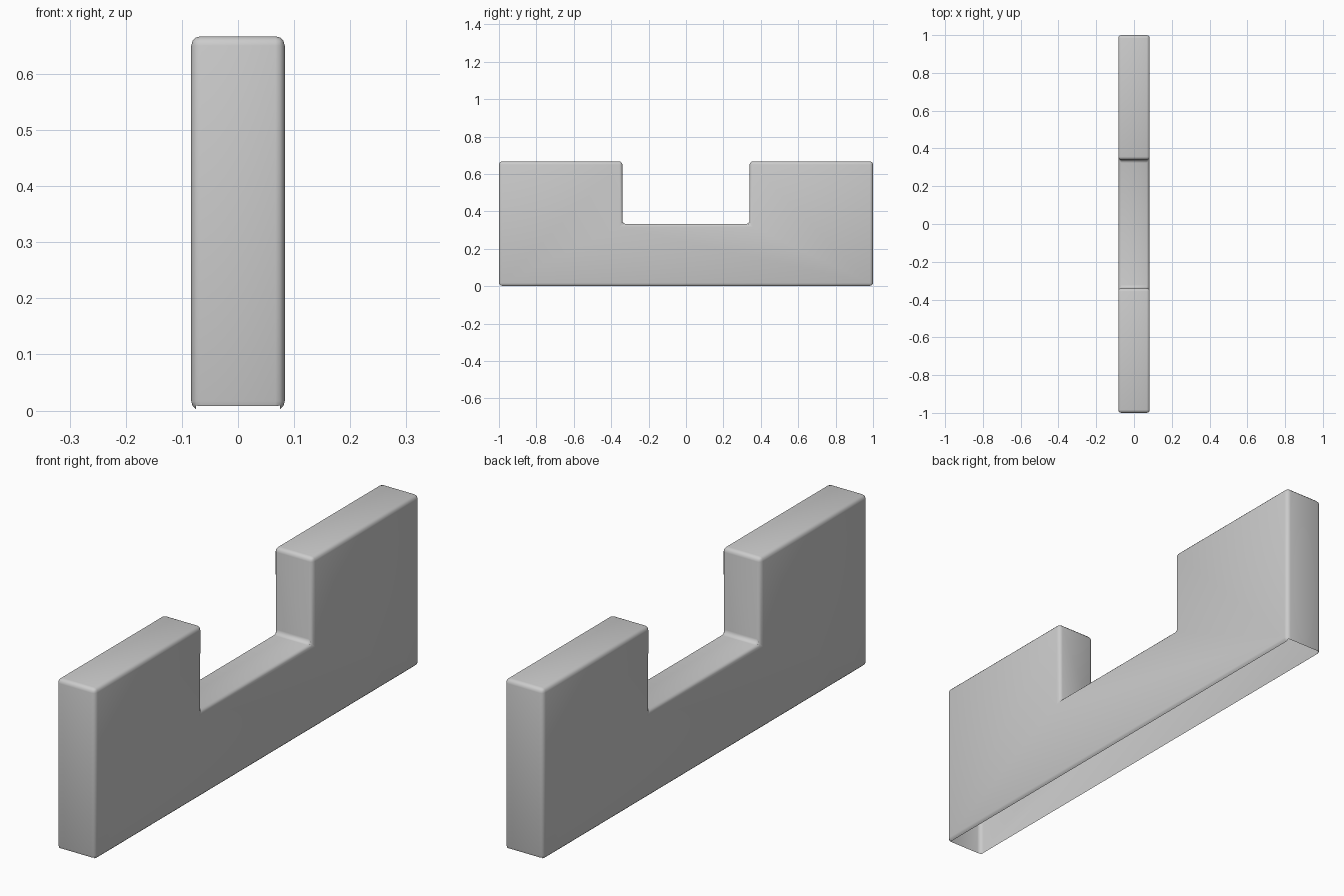
import bpy, bmesh, math

if "Cube" in bpy.data.objects:
    bpy.data.objects.remove(bpy.data.objects["Cube"])

HALF_T = 1 / 12      # half wall thickness
TOP, FLOOR = 0.667, 0.333
NOTCH = 0.34
R = 0.0167           # edge rounding

# Notched wall outline in the y-z plane
profile = [(-1, 0), (1, 0), (1, TOP), (NOTCH, TOP), (NOTCH, FLOOR),
           (-NOTCH, FLOOR), (-NOTCH, TOP), (-1, TOP)]

bm = bmesh.new()
face = bm.faces.new([bm.verts.new((-HALF_T, y, z)) for y, z in profile])
ext = bmesh.ops.extrude_face_region(bm, geom=[face])
moved = [v for v in ext["geom"] if isinstance(v, bmesh.types.BMVert)]
bmesh.ops.translate(bm, verts=moved, vec=(2 * HALF_T, 0, 0))
if face.is_valid and any(len(e.link_faces) < 2 for e in bm.edges):
    bmesh.ops.holes_fill(bm, edges=bm.edges[:], sides=0)
bmesh.ops.recalc_face_normals(bm, faces=bm.faces[:])

# Rounded edges
bmesh.ops.bevel(bm, geom=bm.edges[:], offset=R, offset_type='OFFSET', segments=3,
                profile=0.5, affect='EDGES', clamp_overlap=True)
bm.normal_update()


# Open underside: long sides keep a deeper curled lip than the ends
def is_underside(f):
    if f.calc_center_median().z > 0.03:
        return False
    n = f.normal
    return n.z < (-0.8 if abs(n.x) >= abs(n.y) else -0.5)


bmesh.ops.delete(bm, geom=[f for f in bm.faces if is_underside(f)], context='FACES')

mesh = bpy.data.meshes.new("notched_wall")
bm.to_mesh(mesh)
bm.free()
wall = bpy.data.objects.new("notched_wall", mesh)
bpy.context.collection.objects.link(wall)
bpy.context.view_layer.objects.active = wall
wall.select_set(True)
bpy.ops.object.shade_smooth_by_angle(angle=math.radians(35))
